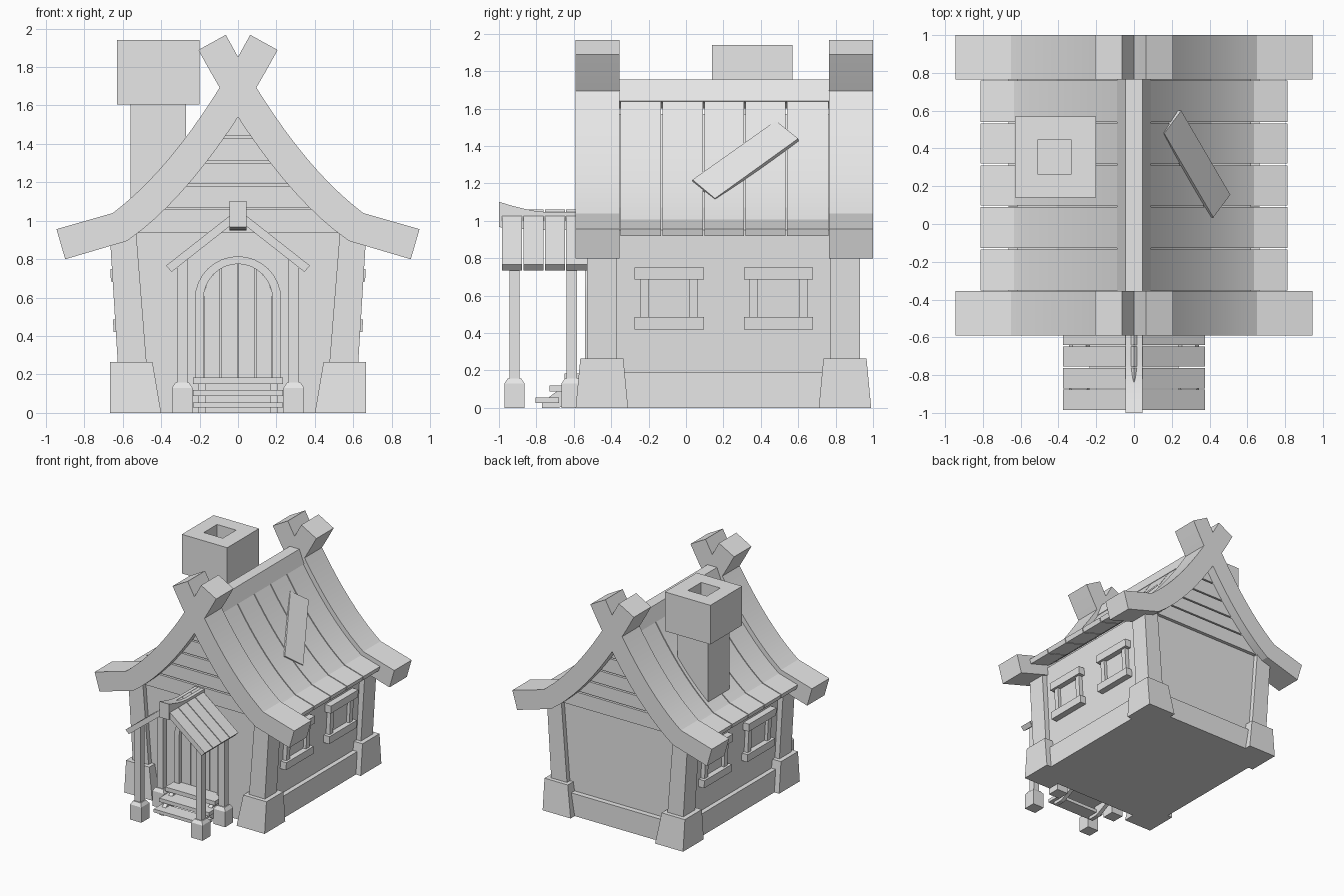
import bpy, bmesh, math
from mathutils import Vector

cube = bpy.data.objects.get("Cube")
if cube:
    bpy.data.objects.remove(cube, do_unlink=True)

grey = bpy.data.materials.new("plain_grey")
grey.use_nodes = True
grey.diffuse_color = (0.8, 0.8, 0.8, 1)
grey.node_tree.nodes["Principled BSDF"].inputs["Base Color"].default_value = (0.8, 0.8, 0.8, 1)


# --- helpers ---
def finish(name, bm):
    bmesh.ops.recalc_face_normals(bm, faces=bm.faces)
    mesh = bpy.data.meshes.new(name)
    bm.to_mesh(mesh)
    bm.free()
    mesh.materials.append(grey)
    mesh.shade_smooth()
    mesh.set_sharp_from_angle(angle=math.radians(14))
    obj = bpy.data.objects.new(name, mesh)
    bpy.context.collection.objects.link(obj)
    return obj


def loft(name, *rings):
    """Solid through matching rings of points, capped at both ends."""
    bm = bmesh.new()
    loops = [[bm.verts.new(p) for p in ring] for ring in rings]
    n = len(loops[0])
    for a, b in zip(loops, loops[1:]):
        for i in range(n):
            j = (i + 1) % n
            bm.faces.new((a[i], a[j], b[j], b[i]))
    bm.faces.new(loops[0])
    bm.faces.new(loops[-1])
    return finish(name, bm)


def rect(x0, x1, y0, y1, z):
    return [(x0, y0, z), (x1, y0, z), (x1, y1, z), (x0, y1, z)]


def box(name, x0, x1, y0, y1, z0, z1):
    return loft(name, rect(x0, x1, y0, y1, z0), rect(x0, x1, y0, y1, z1))


def prism(name, pts, y0, y1):
    """Outline in x and z, pushed along y."""
    return loft(name, [(x, y0, z) for x, z in pts], [(x, y1, z) for x, z in pts])


def strip(path, offset, thick):
    """Outline of a band of even thickness that follows a path."""
    top, low = [], []
    for i, p in enumerate(path):
        before = (p - path[i - 1]).normalized() if i else Vector((0, 0))
        after = (path[i + 1] - p).normalized() if i < len(path) - 1 else Vector((0, 0))
        t = (before + after).normalized()
        normal = Vector((-t.y, t.x))
        top.append(p + normal * (offset + thick / 2))
        low.append(p + normal * (offset - thick / 2))
    return top + low[::-1]


def roof_path(tip, end, steps=12):
    """Straight upturned eave, then a sweep to the ridge."""
    a, b, c = Vector((-0.615, 0.967)), Vector((-0.237, 1.239)), Vector((0.135, 1.928))
    path = [Vector((tip, 0.967 + 0.29 * (tip + 0.615)))]
    for i in range(steps + 1):
        t = end * i / steps
        path.append(a * (1 - t) ** 2 + b * 2 * t * (1 - t) + c * t * t)
    return path


def flip(pts, s):
    return [(x * s, z) for x, z in pts]


# --- walls and gable core ---
GABLE = [(0.935, 0.60), (1.07, 0.42), (1.19, 0.30), (1.31, 0.19), (1.44, 0.10), (1.57, 0.01)]
half = [(0.57, 0), (0.62, 0.95)] + [(w - 0.01, z) for z, w in GABLE[1:]]
prism("house_walls", half + flip(half, -1)[::-1], -0.49, 0.89)
box("plinth", -0.62, 0.62, -0.49, 0.935, 0, 0.19)

# Gable boards with narrow gaps
for (z0, w0), (z1, w1) in zip(GABLE, GABLE[1:]):
    board = [(-w0, z0), (w0, z0), (w1, z1 - 0.012), (-w1, z1 - 0.012)]
    prism("gable_board_front", board, -0.52, -0.48)
    prism("gable_board_back", board, 0.88, 0.92)

# --- corner posts on flared stone blocks ---
for s in (-1, 1):
    for y, d in ((-0.59, 1), (0.99, -1)):
        loft("corner_block",
             rect(s * 0.40, s * 0.665, y, y + d * 0.28, 0),
             rect(s * 0.445, s * 0.665, y + d * 0.025, y + d * 0.255, 0.265))
        loft("corner_post",
             rect(s * 0.475, s * 0.625, y + d * 0.06, y + d * 0.22, 0.25),
             rect(s * 0.53, s * 0.668, y + d * 0.06, y + d * 0.22, 0.94))


# --- side windows leaning with the wall ---
def wall_part(name, s, y0, y1, z0, z1, depth):
    lean = lambda z: 0.57 + 0.053 * z
    loft(name, *[rect(s * (lean(z) - 0.03), s * (lean(z) + depth), y0, y1, z) for z in (z0, z1)])


for s in (-1, 1):
    for y in (-0.09, 0.495):
        wall_part("window_header", s, y - 0.185, y + 0.185, 0.685, 0.75, 0.055)
        wall_part("window_sill", s, y - 0.185, y + 0.185, 0.42, 0.485, 0.055)
        wall_part("window_pane", s, y - 0.12, y + 0.12, 0.48, 0.69, 0.008)
        for side in (-1, 1):
            wall_part("window_jamb", s, y + side * 0.11, y + side * 0.155, 0.48, 0.69, 0.035)

# --- main roof: boards, end beams, ridge ---
beam = strip(roof_path(-0.922, 1), 0, 0.163)
boards = strip(roof_path(-0.80, 0.78), 0.025, 0.04)
edges = [-0.355, -0.13, 0.095, 0.315, 0.535, 0.765]
for s in (1, -1):
    prism("front_gable_beam", flip(beam, s), -0.59, -0.355)
    prism("back_gable_beam", flip(beam, s), 0.765, 1.0)
    for y0, y1 in zip(edges, edges[1:]):
        prism("roof_board", flip(boards, s), y0 + 0.004, y1 - 0.004)
prism("ridge_cap", [(-0.045, 1.755), (0.045, 1.755), (0.09, 1.64), (0, 1.6), (-0.09, 1.64)],
      -0.37, 0.78)

# Loose board lying askew on the roof
corners = [Vector(p) for p in ((0.42, 0.035, 1.22), (0.51, 0.155, 1.12),
                               (0.25, 0.60, 1.44), (0.16, 0.48, 1.535))]
down = (corners[1] - corners[0]).cross(corners[3] - corners[0]).normalized()
down *= -0.025 if down.z > 0 else 0.025
loft("loose_board", corners, [p + down for p in corners])

# --- chimney with a hollow cap ---
box("chimney_stack", -0.56, -0.27, 0.21, 0.50, 1.0, 1.65)
cap = lambda z: rect(-0.63, -0.20, 0.14, 0.57, z)
hole = lambda z: rect(-0.51, -0.33, 0.265, 0.445, z)
loft("chimney_cap", cap(1.605), cap(1.94), hole(1.94), hole(1.75))


# --- arched door ---
def arch(w, spring, rise, steps=16):
    pts = [(-w, 0.17)]
    for i in range(steps + 1):
        a = math.pi * (1 - i / steps)
        pts.append((w * math.cos(a), spring + rise * math.sin(a)))
    return pts + [(w, 0.17)]


outer, inner = arch(0.225, 0.59, 0.225), arch(0.18, 0.59, 0.185)
prism("door_frame", outer + inner[::-1], -0.54, -0.48)
prism("door_backing", inner, -0.495, -0.48)
for x in (-0.135, -0.045, 0.045, 0.135):
    top = lambda px: 0.59 + 0.185 * math.sqrt(max(0, 1 - (px / 0.18) ** 2))
    xs = [x - 0.042 + 0.014 * i for i in range(7)]
    prism("door_board", [(xs[0], 0.17)] + [(px, top(px)) for px in xs] + [(xs[-1], 0.17)],
          -0.51, -0.485)

# --- entrance steps ---
for y0, y1, z0, z1 in ((-0.805, -0.68, 0.027, 0.055), (-0.73, -0.59, 0.088, 0.12),
                       (-0.65, -0.48, 0.15, 0.185)):
    box("step_tread", -0.235, 0.235, y0, y1, z0, z1)
for s in (-1, 1):
    side = [(-0.77, 0), (-0.77, 0.03), (-0.60, 0.155), (-0.49, 0.155), (-0.49, 0.09), (-0.68, 0)]
    loft("step_stringer", *[[(s * x, y, z) for y, z in side] for x in (0.17, 0.205)])

# --- porch posts, roof and ridge ---
for s in (-1, 1):
    for y in (-0.917, -0.612):
        foot = lambda r, z: rect(s * 0.29 - r, s * 0.29 + r, y - r, y + r, z)
        loft("porch_post_base", foot(0.054, 0), foot(0.054, 0.13), foot(0.036, 0.157))
        loft("porch_post", foot(0.028, 0.15), foot(0.028, 0.81))
    slope = [(0.375, 0.766), (0.345, 0.734), (0, 1.005), (0, 1.06)]
    for y0, y1 in ((-0.985, -0.877), (-0.87, -0.762), (-0.755, -0.648), (-0.641, -0.53)):
        prism("porch_roof_board", flip(slope, s), y0, y1)

ridge = []
for i in range(9):
    y = -1.0 + 0.5 * i / 8
    lift = 0.055 * max(0, (-0.75 - y) / 0.25) ** 1.5
    ridge.append([(-0.045, y, 0.95 + lift * 0.3), (0.045, y, 0.95 + lift * 0.3),
                  (0.045, y, 1.047 + lift), (-0.045, y, 1.047 + lift)])
loft("porch_ridge", *ridge)
